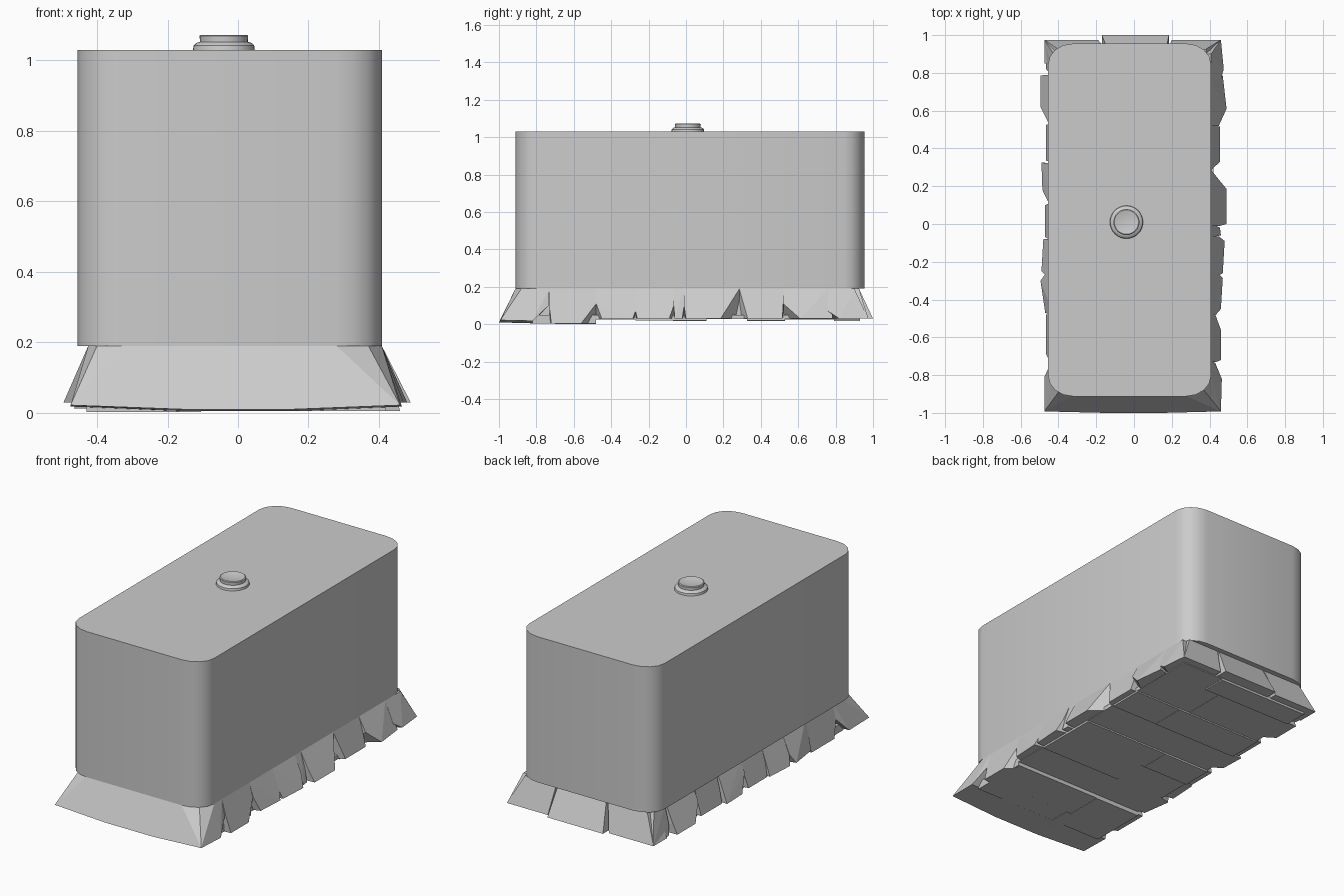
import bpy, bmesh, math, random

if "Cube" in bpy.data.objects:
    bpy.data.objects.remove(bpy.data.objects["Cube"])
random.seed(4)


def finish(bm, name, angle=None):
    bmesh.ops.recalc_face_normals(bm, faces=bm.faces)
    me = bpy.data.meshes.new(name)
    bm.to_mesh(me)
    bm.free()
    ob = bpy.data.objects.new(name, me)
    bpy.context.collection.objects.link(ob)
    if angle:
        bpy.ops.object.select_all(action='DESELECT')
        ob.select_set(True)
        bpy.context.view_layer.objects.active = ob
        bpy.ops.object.shade_smooth_by_angle(angle=math.radians(angle))
    return ob


def hull(name, pts):
    bm = bmesh.new()
    for p in pts:
        bm.verts.new(p)
    r = bmesh.ops.convex_hull(bm, input=bm.verts[:])
    junk = list({g for g in r['geom_interior'] if isinstance(g, bmesh.types.BMVert)})
    if junk:
        bmesh.ops.delete(bm, geom=junk, context='VERTS')
    bmesh.ops.dissolve_limit(bm, angle_limit=0.02, verts=bm.verts[:], edges=bm.edges[:])
    return finish(bm, name)


def prism(name, outline, z0, z1, angle=None):
    bm = bmesh.new()
    lo = [bm.verts.new((x, y, z0)) for x, y in outline]
    hi = [bm.verts.new((x, y, z1)) for x, y in outline]
    bm.faces.new(lo)
    bm.faces.new(hi)
    n = len(lo)
    for i in range(n):
        j = (i + 1) % n
        bm.faces.new((lo[i], lo[j], hi[j], hi[i]))
    return finish(bm, name, angle)


def rounded(x0, x1, y0, y1, rx, ry, seg=4):
    pts = []
    for cx, cy, a0 in ((x1 - rx, y1 - ry, 0), (x0 + rx, y1 - ry, 90),
                       (x0 + rx, y0 + ry, 180), (x1 - rx, y0 + ry, 270)):
        for k in range(seg + 1):
            a = math.radians(a0 + 90 * k / seg)
            pts.append((cx + rx * math.cos(a), cy + ry * math.sin(a)))
    return pts


# Main body and the inset core behind the torn skirt
TOP = 0.19
prism("body", rounded(-0.455, 0.408, -0.912, 0.955, 0.13, 0.11), TOP, 1.03, 40)
prism("core", rounded(-0.405, 0.395, -0.89, 0.92, 0.10, 0.09), 0.035, TOP + 0.02, 40)


# Skirt tabs along a long side: each end is (split y, split z, rim y, rim x)
def tab(name, s, xt, zb, a, b):
    pts = []
    for ya, za, yb, xb in (a, b):
        t = (TOP - za) / (TOP - zb)
        pts += [(s * xt, ya, TOP), (s * (xt + t * (xb - xt)), ya, za),
                (s * xb, yb, zb), (s * 0.37, ya, TOP), (s * 0.37, ya, zb)]
    hull(name, pts)


right = [
    ((-0.73, .09, -0.72, .46), (-0.48, .11, -0.56, .46)),
    ((-0.48, .11, -0.45, .46), (-0.27, .07, -0.285, .47)),
    ((-0.27, .07, -0.26, .47), (-0.065, .10, -0.09, .48)),
    ((-0.065, .10, -0.06, .46), (-0.01, .10, -0.02, .455)),
    ((-0.01, .10, 0.0, .49), (0.285, .188, 0.185, .49)),
    ((0.285, .188, 0.33, .455), (0.52, .11, 0.515, .455)),
    ((0.52, .11, 0.61, .49), (0.76, .07, 0.785, .47)),
    ((0.76, .07, 0.82, .475), (0.90, .188, 0.975, .46)),
]
left = [
    ((-0.73, .10, -0.69, .465), (-0.48, .12, -0.48, .465)),
    ((-0.48, .12, -0.47, .47), (-0.27, .08, -0.30, .495)),
    ((-0.27, .08, -0.25, .49), (-0.08, .10, -0.08, .48)),
    ((-0.08, .10, -0.07, .47), (0.11, .10, 0.10, .47)),
    ((0.11, .12, 0.18, .485), (0.32, .10, 0.325, .49)),
    ((0.33, .10, 0.335, .465), (0.53, .12, 0.525, .465)),
    ((0.54, .12, 0.62, .495), (0.79, .09, 0.785, .495)),
    ((0.80, .09, 0.82, .465), (0.90, .188, 0.975, .475)),
]
for i, (a, b) in enumerate(right):
    tab(f"right_skirt_{i}", 1, 0.408, 0.005 if i == 0 else 0.03, a, b)
for i, (a, b) in enumerate(left):
    tab(f"left_skirt_{i}", -1, 0.425, 0.012 if i == 0 else 0.03, a, b)

# Front skirt with both front corners
hull("front_skirt", [(-0.425, -0.80, TOP), (-0.40, -0.89, TOP), (-0.33, -0.912, TOP),
                     (0.28, -0.912, TOP), (0.37, -0.88, TOP), (0.408, -0.80, TOP),
                     (0.408, -0.73, TOP), (-0.425, -0.73, TOP),
                     (0.43, -0.735, 0.10), (-0.44, -0.735, 0.10),
                     (-0.475, -0.992, 0.022), (0.46, -0.992, 0.022),
                     (-0.475, -0.81, 0.018), (0.465, -0.82, 0.018),
                     (-0.15, -1.0, 0.010), (0.15, -1.0, 0.010),
                     (-0.15, -0.82, 0.005), (0.15, -0.82, 0.005)])

# Back skirt in three tabs
for name, t0, t1, b0, b1, yb in (("back_skirt_left", -0.40, -0.15, -0.475, -0.19, 0.975),
                                 ("back_skirt_middle", -0.14, 0.17, -0.17, 0.185, 1.0),
                                 ("back_skirt_right", 0.18, 0.38, 0.20, 0.46, 0.975)):
    hull(name, [(t0, 0.925, TOP), (t1, 0.925, TOP), (t0, 0.85, TOP), (t1, 0.85, TOP),
                (b0, yb, 0.03), (b1, yb, 0.03), (b0, 0.85, 0.03), (b1, 0.85, 0.03)])

# Staggered slabs of the underside
rows = [-0.82, -0.70, -0.48, -0.27, -0.07, 0.11, 0.325, 0.53, 0.79, 0.93]
for r, (y0, y1) in enumerate(zip(rows, rows[1:])):
    split = random.uniform(-0.2, 0.2)
    for k, (x0, x1) in enumerate(((-0.43, split), (split, 0.42))):
        z0 = random.uniform(0.002, 0.010) if r < 2 else random.uniform(0.016, 0.03)
        prism(f"base_slab_{r}_{k}", [(x0, y0), (x1, y0), (x1, y1), (x0, y1)], z0, 0.05)

# Knob on top: stepped collar and shallow cap
profile = [(0.088, 1.028), (0.086, 1.042), (0.078, 1.050), (0.068, 1.053),
           (0.069, 1.070), (0.064, 1.073), (0.045, 1.069), (0.022, 1.066)]
N = 32
bm = bmesh.new()
rings = [[bm.verts.new((-0.04 + r * math.cos(2 * math.pi * i / N),
                        0.01 + r * math.sin(2 * math.pi * i / N), z)) for i in range(N)]
         for r, z in profile]
for a, b in zip(rings, rings[1:]):
    for i in range(N):
        j = (i + 1) % N
        bm.faces.new((a[i], a[j], b[j], b[i]))
bm.faces.new(rings[0])
bm.faces.new(rings[-1])
finish(bm, "top_knob", 35)
